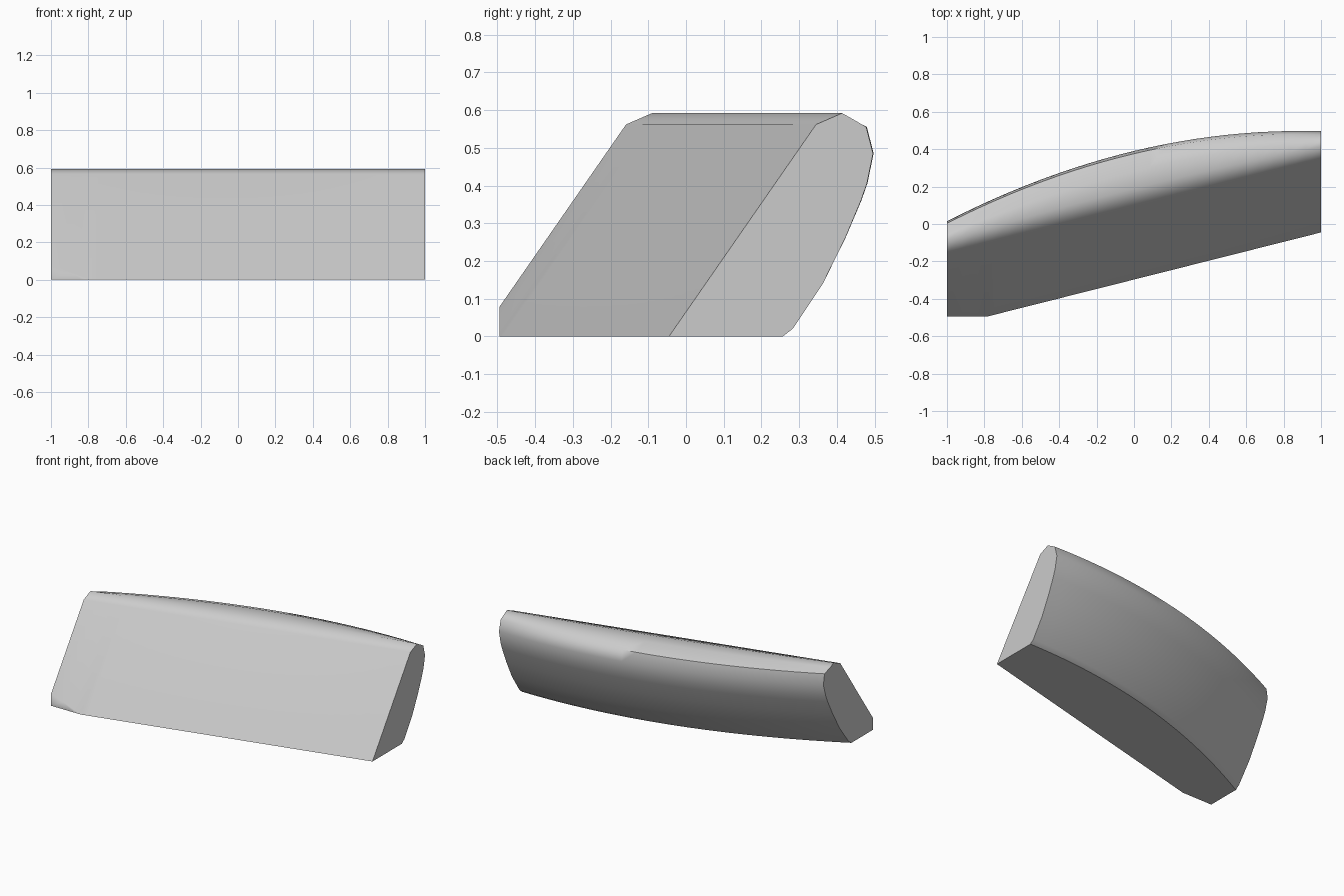
import bpy, bmesh, math

cube = bpy.data.objects.get("Cube")
if cube:
    bpy.data.objects.remove(cube, do_unlink=True)

# One flat colour for the whole block
grey = bpy.data.materials.new("plain_grey")
grey.use_nodes = True
colour = (0.6, 0.6, 0.6, 1)
grey.diffuse_color = colour
grey.node_tree.nodes["Principled BSDF"].inputs["Base Color"].default_value = colour

# Cross-section at the left end: y, z, share of the rear bulge
profile = [
    (-0.045, 0, 0), (0.345, 0.562, 0), (0.414, 0.592, 0.2),
    (0.446, 0.574, 0.65), (0.478, 0.555, 1), (0.496, 0.485, 1),
    (0.48, 0.406, 1), (0.464, 0.36, 1), (0.422, 0.26, 1),
    (0.363, 0.14, 1), (0.284, 0.021, 1), (0.257, 0, 1),
]
STATIONS = 24
BULGE = 0.135


def section(bm, x):
    """Slanted section whose rear side bows out at mid-length."""
    ring = []
    bow = 1 - x * x
    for y, z, share in profile:
        slant = 0.265 - 0.05 * z if share == 1 else 0.252
        lift = 0.017 * bow if 0.5 < share < 1 else 0
        ring.append(bm.verts.new((x, y + slant * (x - 1) + BULGE * bow * share, z + lift)))
    return ring


# Loft the sections into a closed block
bm = bmesh.new()
rings = [section(bm, -1 + 2 * i / STATIONS) for i in range(STATIONS + 1)]
count = len(profile)
for a, b in zip(rings, rings[1:]):
    for j in range(count):
        k = (j + 1) % count
        bm.faces.new((a[j], a[k], b[k], b[j]))
    # crisp crease along the rear of the base
    bm.edges.get((a[-1], b[-1])).smooth = False
bm.faces.new(rings[0])
bm.faces.new(rings[-1])

# Clip the sharp front corner with an upright cut
cut = bmesh.ops.bisect_plane(
    bm, geom=bm.verts[:] + bm.edges[:] + bm.faces[:],
    plane_co=(0, -0.495, 0), plane_no=(0, -1, 0), clear_outer=True)
rim = [e for e in cut["geom_cut"] if isinstance(e, bmesh.types.BMEdge)]
bmesh.ops.holes_fill(bm, edges=rim, sides=0)
bmesh.ops.recalc_face_normals(bm, faces=bm.faces[:])

mesh = bpy.data.meshes.new("curved_block")
bm.to_mesh(mesh)
bm.free()
mesh.materials.append(grey)
block = bpy.data.objects.new("curved_block", mesh)
bpy.context.collection.objects.link(block)

# Smooth rear and top, sharp ends and base
bpy.context.view_layer.objects.active = block
block.select_set(True)
bpy.ops.object.shade_smooth_by_angle(angle=math.radians(56), keep_sharp_edges=True)
weighted = block.modifiers.new("flat_front_shading", "WEIGHTED_NORMAL")
weighted.keep_sharp = True
